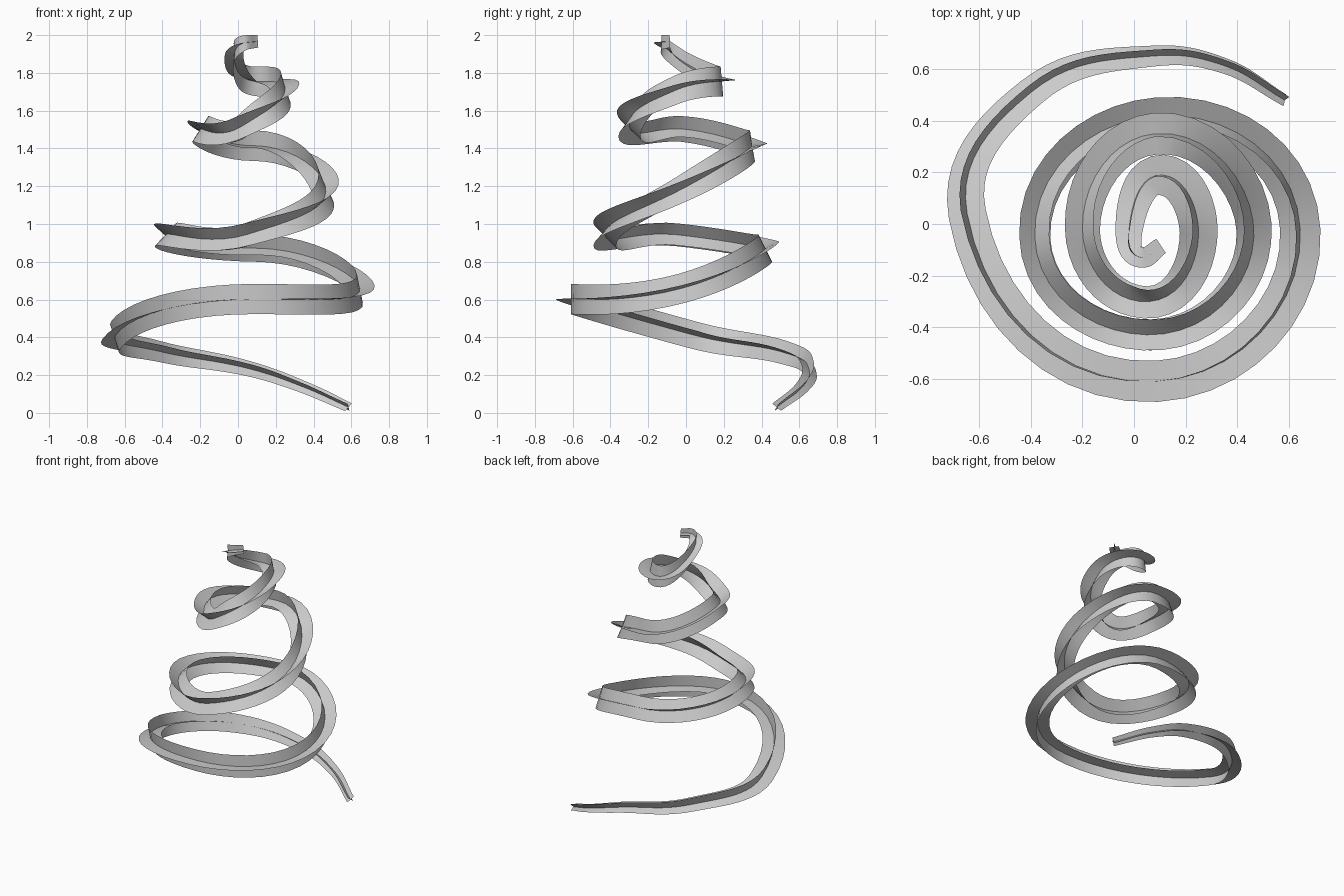
import bpy, math
from mathutils import Vector
from mathutils.geometry import interpolate_bezier

if "Cube" in bpy.data.objects:
    bpy.data.objects.remove(bpy.data.objects["Cube"])

# Spiral path: x, y, z, half width, roll in degrees (positive lifts the outer fin),
# slope factor (0 keeps the path level at that point)
path = [
    (0.585, 0.48, 0.03, .03, -42, 1), (0.35, 0.614, 0.135, .037, -36, 1),
    (0.08, 0.652, 0.228, .047, -31, 1), (-0.40, 0.51, 0.322, .064, -24, 1),
    (-0.647, 0.04, 0.412, .077, -17, 1.15), (0.09, -0.61, 0.603, .08, 0, 0),
    (0.645, -0.02, 0.66, .08, 12, 1), (0.09, 0.42, 0.872, .08, 27, 0),
    (-0.385, -0.05, 0.943, .082, 43, 1.3), (0.05, -0.43, 0.945, .085, 45, 1.2),
    (0.465, -0.05, 1.17, .08, 32, .85), (0.08, 0.35, 1.415, .082, 8, 0),
    (-0.2, -0.02, 1.503, .08, 32, .6), (0.02, -0.3, 1.517, .083, 42, 1.4),
    (0.25, -0.05, 1.71, .078, 20, 1), (0.11, 0.19, 1.755, .08, 5, 0),
    (-0.02, -0.03, 1.87, .052, 5, 1), (0.03, -0.13, 1.958, .04, 0, .5),
    (0.105, -0.085, 1.967, .033, 0, 1),
]
STEPS = 10
pts = [Vector(p[:3]) for p in path]


def handles(i):
    """Automatic smooth handles for one path point."""
    p = pts[i]
    prev = pts[i - 1] if i > 0 else 2 * p - pts[1]
    nxt = pts[i + 1] if i < len(pts) - 1 else 2 * p - pts[i - 1]
    a, b = p - prev, nxt - p
    d = (a.normalized() + b.normalized()).normalized() * 0.39
    d.z *= path[i][5]
    return p - d * a.length, p + d * b.length


# Sample the path
samples = []
for i in range(len(pts) - 1):
    seg = interpolate_bezier(pts[i], handles(i)[1], handles(i + 1)[0], pts[i + 1], STEPS + 1)
    last = i == len(pts) - 2
    for k, co in enumerate(seg if last else seg[:-1]):
        t = k / STEPS
        w = path[i][3] * (1 - t) + path[i + 1][3] * t
        roll = path[i][4] * (1 - t) + path[i + 1][4] * t
        samples.append((Vector(co), w, math.radians(roll)))


def ribbon(name, quarter):
    """A flat strip swept along the path, turned by a quarter or not."""
    verts, faces = [], []
    for i, (co, w, roll) in enumerate(samples):
        t = samples[min(i + 1, len(samples) - 1)][0] - samples[max(i - 1, 0)][0]
        t.normalize()
        out = t.cross(Vector((0, 0, 1))).normalized()
        up = out.cross(t)
        ang = roll + quarter * math.pi / 2
        d = out * math.cos(ang) + up * math.sin(ang)
        verts += [co - d * w, co, co + d * w]
        if i:
            n = 3 * i
            faces += [(n - 3, n - 2, n + 1, n), (n - 2, n - 1, n + 2, n + 1)]
    me = bpy.data.meshes.new(name)
    me.from_pydata(verts, [], faces)
    me.shade_smooth()
    ob = bpy.data.objects.new(name, me)
    bpy.context.collection.objects.link(ob)


# Two crossed strips form the garland
ribbon("garland_flat_strip", 0)
ribbon("garland_upright_strip", 1)
